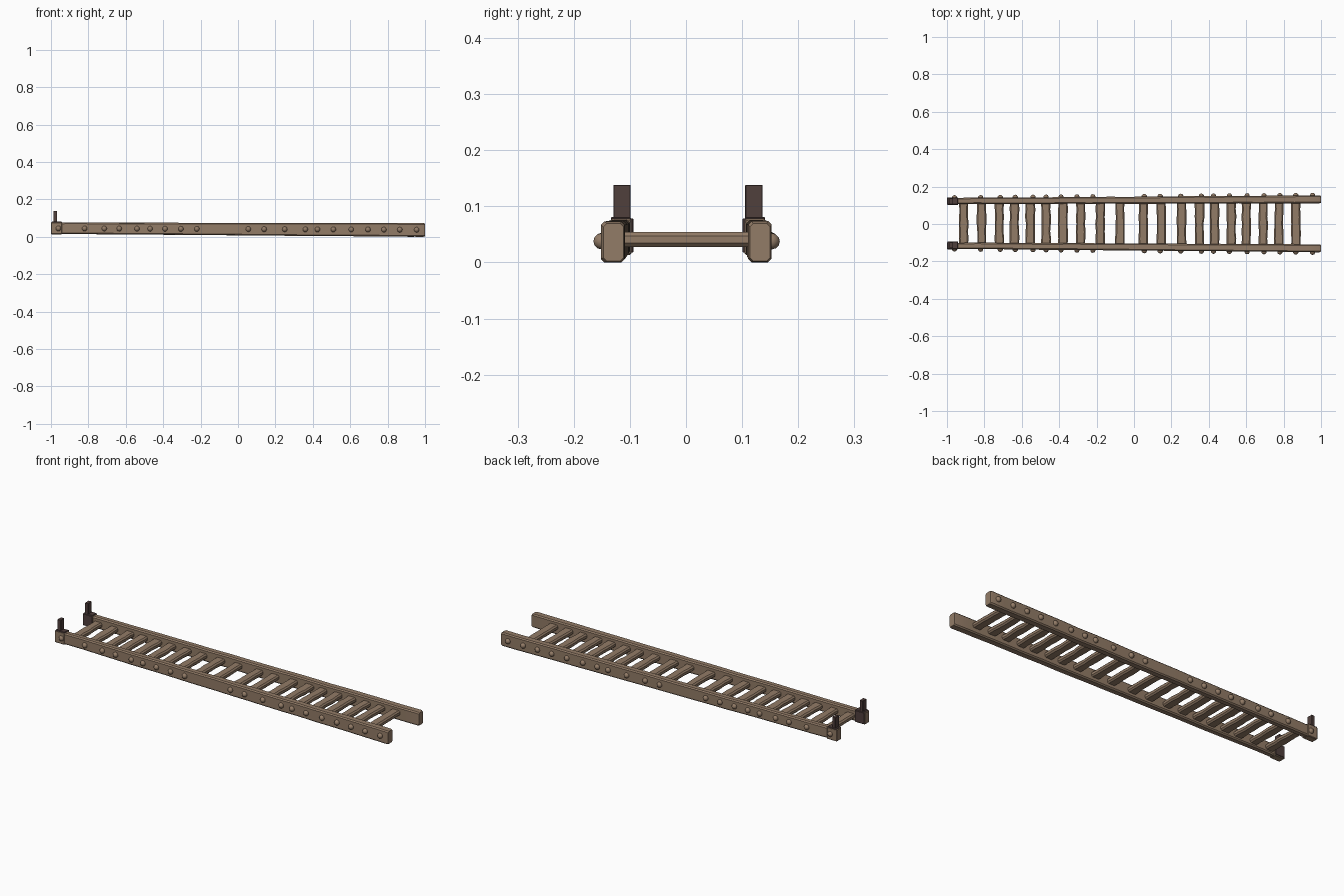
import bpy, bmesh, math, random
from mathutils import Vector, Matrix

if "Cube" in bpy.data.objects:
    bpy.data.objects.remove(bpy.data.objects["Cube"])

random.seed(4)


def material(name, rgb):
    m = bpy.data.materials.new(name)
    m.diffuse_color = (*rgb, 1)
    m.use_nodes = True
    m.node_tree.nodes["Principled BSDF"].inputs["Base Color"].default_value = m.diffuse_color
    return m


WOOD = material("weathered wood", (0.29, 0.20, 0.135))
IRON = material("dark iron", (0.08, 0.05, 0.046))


def finish(bm, name, mat, smooth=True):
    bmesh.ops.recalc_face_normals(bm, faces=bm.faces)
    me = bpy.data.meshes.new(name)
    bm.to_mesh(me)
    bm.free()
    ob = bpy.data.objects.new(name, me)
    bpy.context.collection.objects.link(ob)
    me.materials.append(mat)
    if smooth:
        bpy.ops.object.select_all(action='DESELECT')
        bpy.context.view_layer.objects.active = ob
        ob.select_set(True)
        bpy.ops.object.shade_smooth_by_angle(angle=math.radians(35))
    return ob


def loft(name, rings, mat):
    """Skin a list of closed rings and cap the ends."""
    bm = bmesh.new()
    vs = [[bm.verts.new(p) for p in r] for r in rings]
    n = len(vs[0])
    for a, b in zip(vs, vs[1:]):
        for i in range(n):
            j = (i + 1) % n
            bm.faces.new((a[i], a[j], b[j], b[i]))
    bm.faces.new(vs[0])
    bm.faces.new(vs[-1])
    return finish(bm, name, mat)


def chamfered(w, h, c):
    """Half sizes w, h with cut corners c."""
    return [(w, h - c), (w - c, h), (c - w, h), (-w, h - c),
            (-w, c - h), (c - w, -h), (w - c, -h), (w, c - h)]


def box(name, lo, hi, mat, bevel=0.003):
    lo, hi = Vector(lo), Vector(hi)
    bm = bmesh.new()
    bmesh.ops.create_cube(bm, size=1)
    bmesh.ops.scale(bm, vec=hi - lo, verts=bm.verts)
    bmesh.ops.translate(bm, vec=(lo + hi) / 2, verts=bm.verts)
    bmesh.ops.bevel(bm, geom=bm.edges[:], offset=bevel, segments=1, affect='EDGES')
    return finish(bm, name, mat, False)


def rail_y(side, x):
    t = (x + 1) / 2
    return 0.123 + 0.009 * t if side > 0 else -(0.116 + 0.014 * t)


def rail_z(x):
    return 0.046 - 0.0095 * (x + 1) / 2


# Hand-hewn side rails, slightly splayed and thicker at the foot
for side, label in ((-1, "front"), (1, "back")):
    rings = []
    xs = [-1, -0.993] + [-0.94 + 0.1 * i for i in range(19)] + [0.92, 0.992, 1]
    for k, x in enumerate(xs):
        t = (x + 1) / 2
        end = k in (0, len(xs) - 1)
        w = 0.0165 + 0.0045 * t - 0.003 * end
        h = 0.030 + 0.0065 * t - 0.003 * end
        jy, jz = random.uniform(-.001, .001), random.uniform(-.0006, .0006)
        rings.append([(x, rail_y(side, x) + a + jy, max(0, rail_z(x) + b + jz))
                      for a, b in chamfered(w, h, 0.006)])
    loft(label + "_rail", rings, WOOD)

# Worn flat rungs
RUNGS = [-.91, -.815, -.72, -.64, -.555, -.47, -.38, -.285, -.18, -.075,
         .05, .145, .255, .35, .43, .52, .60, .69, .775, .865]
for i, x in enumerate(RUNGS):
    rings = []
    for k in range(7):
        y = -0.118 + 0.236 * k / 6
        w = 0.0245 + random.uniform(-.002, .002)
        dx = random.uniform(-.0015, .0015)
        rings.append([(x + dx + a, y, 0.041 + b) for a, b in chamfered(w, 0.0135, 0.007)])
    loft("rung_%02d" % (i + 1), rings, WOOD)

# Rounded pegs along the outer faces
PEGS = [-.96, -.82, -.715, -.635, -.54, -.47, -.39, -.305, -.22, .055,
        .14, .25, .36, .425, .51, .605, .695, .78, .865, .955]
for side, label in ((-1, "front"), (1, "back")):
    bm = bmesh.new()
    for x in PEGS:
        t = (x + 1) / 2
        y = rail_y(side, x) + side * (0.0165 + 0.0045 * t)
        bmesh.ops.create_uvsphere(
            bm, u_segments=10, v_segments=6, radius=0.0145,
            matrix=Matrix.Translation((x, y, rail_z(x) - 0.001 + 0.002 * t)))
    finish(bm, label + "_pegs", WOOD)

# Head blocks with iron straps and upright hooks
for side, label in ((-1, "front"), (1, "back")):
    y = rail_y(side, -1)
    box(label + "_head_block", (-1, y - 0.019, 0.0135), (-0.94, y + 0.019, 0.078), WOOD)
    box(label + "_strap_top", (-0.997, y - 0.018, 0.074), (-0.942, y + 0.018, 0.081), IRON, 0.002)
    yi = y - side * 0.019
    box(label + "_strap_inner", (-0.997, yi - 0.003, 0.018), (-0.942, yi + 0.003, 0.078), IRON, 0.001)
    yc = y - side * 0.002
    box(label + "_hook", (-0.987, yc - 0.0155, 0.07), (-0.968, yc + 0.0155, 0.138), IRON, 0.001)
